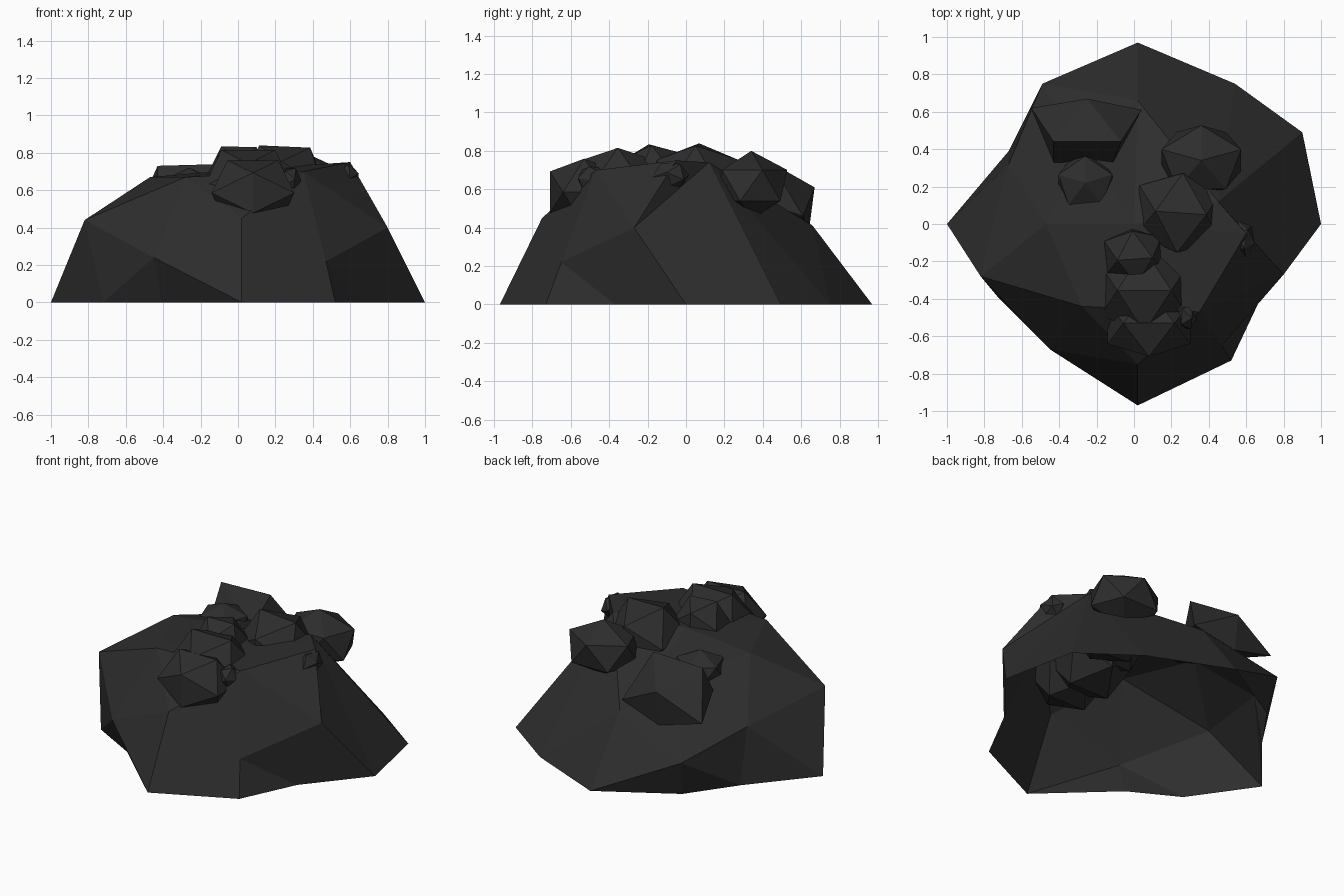
import bpy, bmesh, math
from mathutils import Vector, Matrix, Euler
from mathutils.geometry import delaunay_2d_cdt

old = bpy.data.objects.get("Cube")
if old:
    bpy.data.objects.remove(old, do_unlink=True)

# One dark stone colour
stone = bpy.data.materials.new("dark_stone")
stone.use_nodes = True
colour = (0.026, 0.026, 0.026, 1)
stone.diffuse_color = colour
stone.node_tree.nodes["Principled BSDF"].inputs["Base Color"].default_value = colour
stone.node_tree.nodes["Principled BSDF"].inputs["Roughness"].default_value = 0.9


def finish(name, bm):
    """Turn a bmesh into a flat shaded stone object."""
    bmesh.ops.recalc_face_normals(bm, faces=bm.faces)
    mesh = bpy.data.meshes.new(name)
    bm.to_mesh(mesh)
    bm.free()
    mesh.materials.append(stone)
    part = bpy.data.objects.new(name, mesh)
    bpy.context.collection.objects.link(part)
    return part


def hull_rock(name, points):
    """Irregular rock: the convex hull of its corners."""
    bm = bmesh.new()
    for point in points:
        bm.verts.new(point)
    result = bmesh.ops.convex_hull(bm, input=bm.verts)
    spare = [g for g in result["geom_interior"] if isinstance(g, bmesh.types.BMVert)]
    bmesh.ops.delete(bm, geom=spare, context="VERTS")
    finish(name, bm)


EDGE_UP = (0, -31.7, 0)  # turns a rock so that one edge lies on top, along x


def rock(name, centre, size, turn=EDGE_UP):
    """Twenty sided rock, turned in degrees and then stretched."""
    bm = bmesh.new()
    bmesh.ops.create_icosphere(bm, subdivisions=1, radius=1)
    spin = Euler([math.radians(a) for a in turn]).to_matrix().to_4x4()
    stretch = Matrix.Diagonal((*size, 1))
    bm.transform(Matrix.Translation(centre) @ stretch @ spin)
    finish(name, bm)


# Hollow mound: ground outline, flank corners and plateau corners
outline = [(1, 0), (.9, .49), (.54, .75), (.02, .97), (-.455, .69), (-.67, .39),
           (-1, 0), (-.72, -.4), (-.41, -.57), (.02, -.97), (.52, -.73), (.69, -.37)]
flank = [(-.49, .75, .235), (-.67, .32, .36), (-.82, -.28, .44), (-.45, -.67, .24),
         (.02, -.75, .45), (.47, -.65, .22), (.8, -.27, .4), (.02, .66, .41)]
plateau = [(.6, -.05, .75), (.45, .12, .74), (-.25, .42, .58),
           (-.47, 0, .67), (-.28, -.44, .67), (.35, -.47, .7), (0, 0, .71)]
corners = [Vector((x, y, 0)) for x, y in outline] + [Vector(p) for p in flank + plateau]

# Unroll the mound onto a disc, higher corners nearer the middle, and triangulate
disc = [p.xy.normalized() * (1 - .9 * p.z) for p in corners]
triangles = delaunay_2d_cdt(disc, [], [], 0, 1e-5)[2]
bm = bmesh.new()
verts = [bm.verts.new(p) for p in corners]
for tri in triangles:
    bm.faces.new([verts[i] for i in tri])
mound = finish("mound", bm)
if sum(f.normal.z for f in mound.data.polygons) < 0:
    mound.data.flip_normals()

# Large slab at the back
hull_rock("back_slab", [
    (-.55, .62, .46), (.04, .61, .46), (-.25, .67, .61), (-.25, .64, .38),
    (-.43, .44, .73), (-.07, .44, .74), (-.43, .33, .54), (-.12, .31, .56),
    (-.25, .32, .45)])

# Loose rocks over the plateau
rock("small_back_rock", (-.26, .22, .6), (.17, .16, .12), (0, 0, 18))
rock("left_back_rock", (.36, .34, .62), (.25, .21, .18), (0, 0, 18))
rock("left_rock", (.24, .06, .625), (.26, .25, .245), (0, -29, -4))
rock("middle_rock", (0, -.17, .68), (.18, .17, .18), (8, -30, 0))
rock("long_front_rock", (.055, -.355, .62), (.275, .26, .23))
rock("front_rock", (.08, -.53, .585), (.26, .21, .205))

# Small shards at the plateau edge
rock("left_shard", (.58, -.08, .67), (.07, .1, .08), (30, 10, 0))
rock("front_shard", (.28, -.49, .65), (.06, .08, .08), (10, 30, 0))
